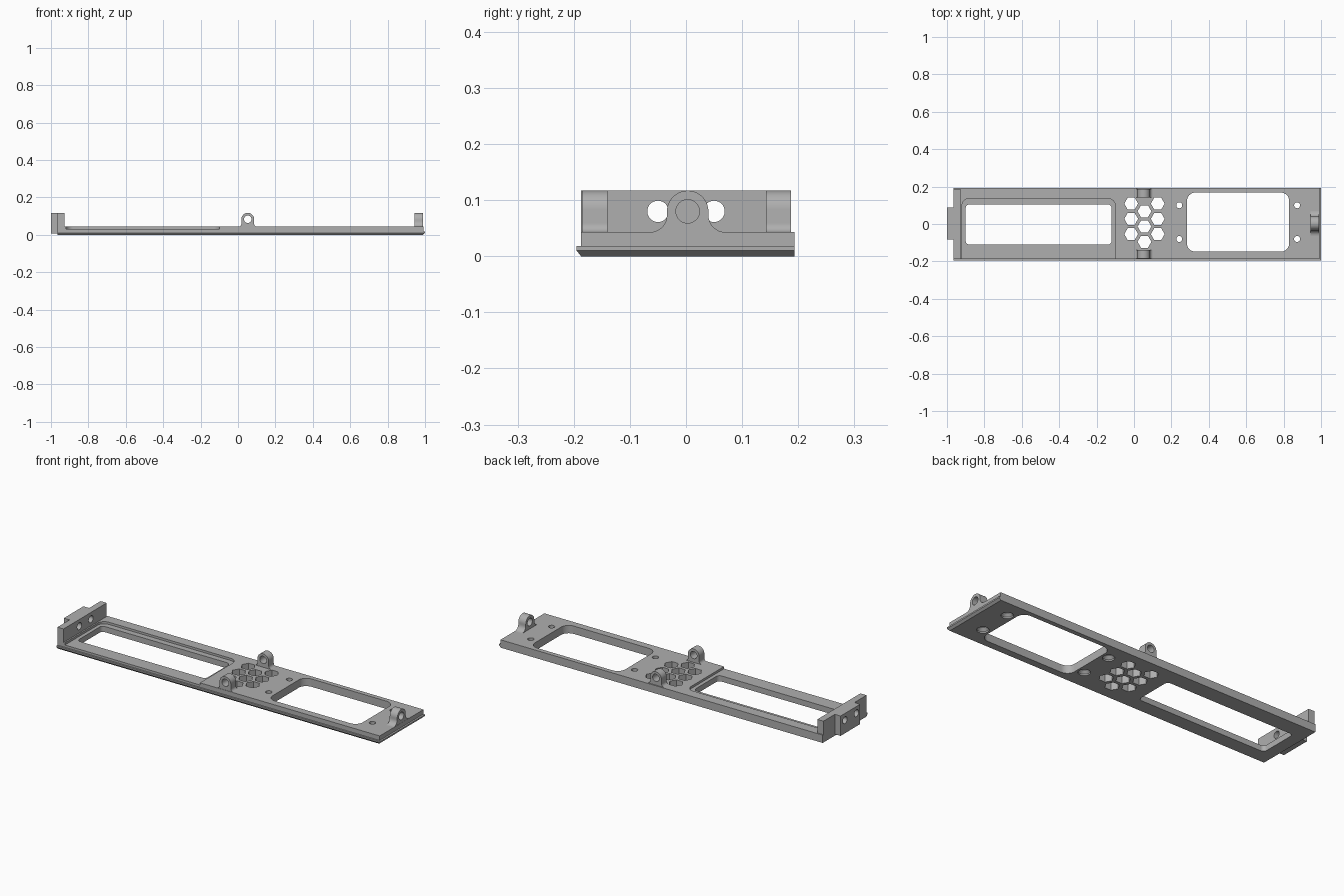
import bpy, bmesh
from math import pi, cos, sin, radians

cube = bpy.data.objects.get("Cube")
if cube:
    bpy.data.objects.remove(cube, do_unlink=True)

grey = bpy.data.materials.new("plain grey")
grey.use_nodes = True
grey.diffuse_color = (0.43, 0.43, 0.43, 1)
grey.node_tree.nodes["Principled BSDF"].inputs["Base Color"].default_value = (0.43, 0.43, 0.43, 1)

TOP = 0.043


def loft(name, loops):
    """Skin a stack of equal-length point loops and cap both ends."""
    bm = bmesh.new()
    rings = [[bm.verts.new(p) for p in loop] for loop in loops]
    n = len(rings[0])
    for a, b in zip(rings, rings[1:]):
        for i in range(n):
            bm.faces.new((a[i], a[(i + 1) % n], b[(i + 1) % n], b[i]))
    bm.faces.new(rings[0][::-1])
    bm.faces.new(rings[-1])
    bmesh.ops.recalc_face_normals(bm, faces=bm.faces)
    mesh = bpy.data.meshes.new(name)
    bm.to_mesh(mesh)
    bm.free()
    mesh.materials.append(grey)
    ob = bpy.data.objects.new(name, mesh)
    bpy.context.collection.objects.link(ob)
    return ob


def prism(name, pts, lo, hi, axis="z"):
    """Extrude a 2D outline along an axis."""
    place = {"x": lambda u, v, w: (w, u, v),
             "y": lambda u, v, w: (u, w, v),
             "z": lambda u, v, w: (u, v, w)}[axis]
    return loft(name, [[place(u, v, w) for u, v in pts] for w in (lo, hi)])


def arc(cx, cy, r, start, end, n):
    angles = [radians(start + (end - start) * i / n) for i in range(n + 1)]
    return [(cx + r * cos(a), cy + r * sin(a)) for a in angles]


def circle(cx, cy, r, n=32):
    return arc(cx, cy, r, 0, 360, n)[:-1]


def rect(x0, x1, y0, y1):
    return [(x0, y0), (x1, y0), (x1, y1), (x0, y1)]


def rounded(x0, x1, y0, y1, r):
    corners = [(x0 + r, y0 + r, 180), (x1 - r, y0 + r, 270),
               (x1 - r, y1 - r, 0), (x0 + r, y1 - r, 90)]
    return [p for x, y, a in corners for p in arc(x, y, r, a, a + 90, 8)]


def combine(ob, other, operation="DIFFERENCE"):
    """Apply a boolean and discard the helper."""
    mod = ob.modifiers.new("bool", "BOOLEAN")
    mod.object, mod.operation, mod.solver = other, operation, "EXACT"
    bpy.context.view_layer.objects.active = ob
    bpy.ops.object.modifier_apply(modifier=mod.name)
    bpy.data.objects.remove(other, do_unlink=True)


# Base plate with a lip along the front and right edges
levels = [(0, 0.988, -0.187), (0.01, 1.0, -0.195), (0.018, 1.0, -0.195),
          (0.0185, 0.991, -0.187), (TOP, 0.991, -0.187)]
plate = loft("base_plate", [[(x, y, z) for x, y in rect(-0.965, x1, y0, 0.193)]
                            for z, x1, y0 in levels])

# End wall and the block behind it
combine(plate, prism("end_wall", rect(-0.965, -0.928, -0.187, 0.187), 0.02, 0.117), "UNION")
combine(plate, prism("end_block", rect(-1.0, -0.95, -0.082, 0.088), 0.008, 0.117), "UNION")
for y in (-0.05, 0.05):
    combine(plate, prism("cut", circle(y, 0.08, 0.019), -1.1, -0.9, "x"))

# Shallow pocket, open at the front, and the two windows
pocket = [(-0.92, -0.3), (-0.1, -0.3)]
pocket += arc(-0.14, 0.097, 0.04, 0, 90, 8) + arc(-0.88, 0.097, 0.04, 90, 180, 8)
combine(plate, prism("cut", pocket, 0.031, 0.06))
combine(plate, prism("cut", rounded(-0.9, -0.12, -0.11, 0.105, 0.02), -0.1, 0.1))
combine(plate, prism("cut", rounded(0.283, 0.83, -0.148, 0.168, 0.045), -0.1, 0.1))

# Hexagonal vents
for column, top in ((-1, 0.109), (0, 0.068), (1, 0.109)):
    for row in range(3):
        combine(plate, prism("cut", circle(0.056 + 0.071 * column, top - 0.0815 * row, 0.037, 6),
                             -0.1, 0.1))

# Screw holes, countersunk from below
for x in (0.242, 0.872):
    for y in (-0.08, 0.1):
        sink = [(-0.01, 0.03), (0.008, 0.03), (0.022, 0.016), (0.1, 0.016)]
        combine(plate, loft("cut", [[(u, v, z) for u, v in circle(x, y, r, 24)] for z, r in sink]))


def lug(name, centre, height, radius, flare, hole, lo, hi, axis):
    """Rounded eyelet whose foot flares into the plate."""
    foot = TOP - 0.003
    pts = [(centre - radius - flare, foot)]
    pts += arc(centre - radius - flare, TOP + flare, flare, -90, 0, 8)
    pts += arc(centre, height, radius, 180, 0, 20)
    pts += arc(centre + radius + flare, TOP + flare, flare, 180, 270, 8)
    pts += [(centre + radius + flare, foot)]
    ob = prism(name, pts, lo, hi, axis)
    combine(ob, prism("cut", circle(centre, height, hole), lo - 0.1, hi + 0.1, axis))
    return ob


# Three eyelets
lugs = [
    lug("front_lug", 0.052, 0.083, 0.034, 0.016, 0.02, -0.185, -0.14, "y"),
    lug("back_lug", 0.052, 0.083, 0.034, 0.016, 0.02, 0.143, 0.187, "y"),
    lug("end_lug", 0.003, 0.08, 0.037, 0.03, 0.021, 0.945, 0.99, "x"),
]

# Smooth the round parts, keep the edges sharp
bpy.ops.object.select_all(action="DESELECT")
for ob in [plate] + lugs:
    ob.select_set(True)
bpy.context.view_layer.objects.active = plate
bpy.ops.object.shade_smooth_by_angle(angle=radians(30))
